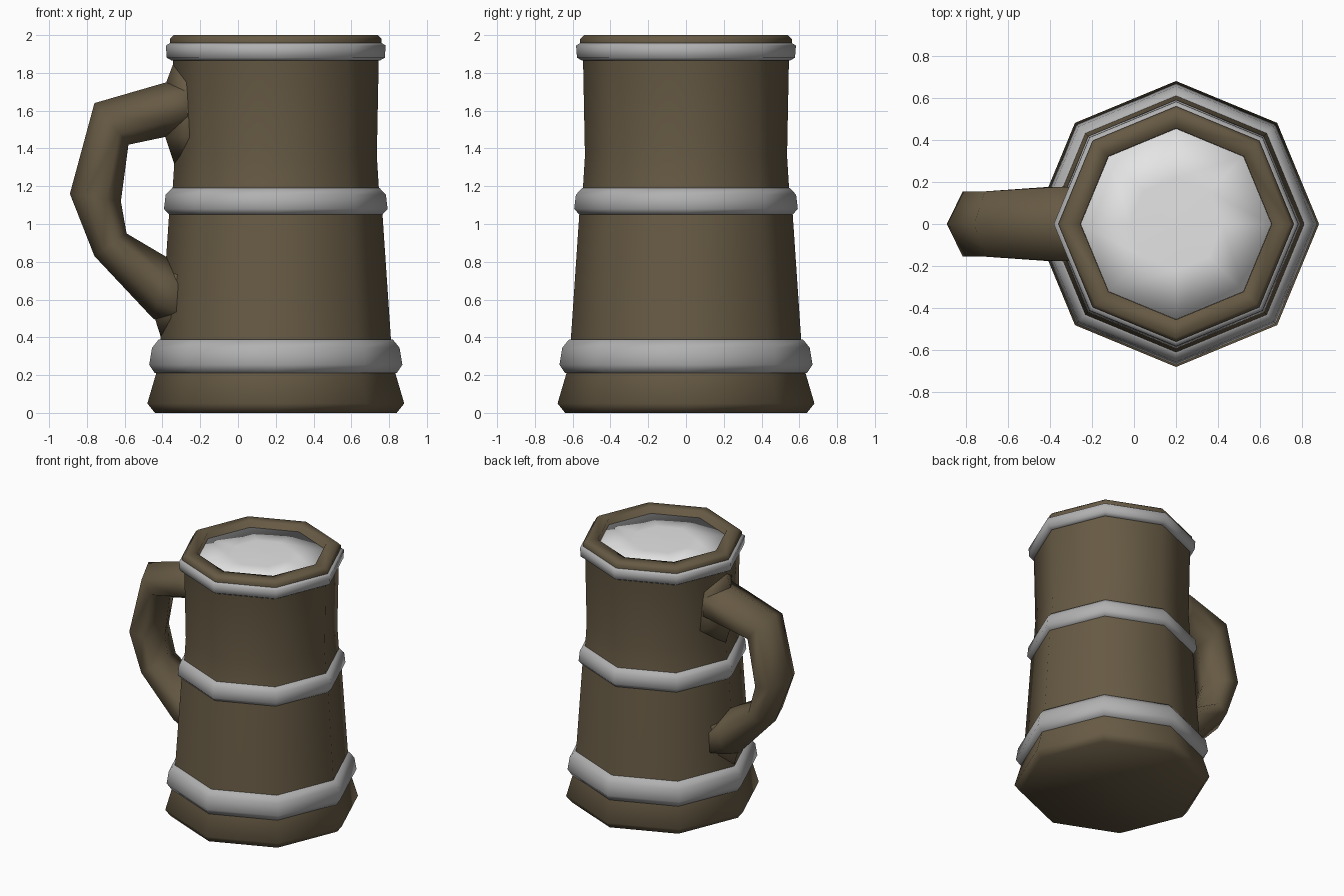
import bpy, bmesh, math

if "Cube" in bpy.data.objects:
    bpy.data.objects.remove(bpy.data.objects["Cube"])

CX = 0.20   # axis of the mug body
SIDES = 8


def material(name, rgb):
    m = bpy.data.materials.new(name)
    m.diffuse_color = (*rgb, 1)
    m.use_nodes = True
    m.node_tree.nodes["Principled BSDF"].inputs["Base Color"].default_value = m.diffuse_color
    return m


wood = material("brown wood", (0.135, 0.102, 0.058))
metal = material("grey metal", (0.44, 0.44, 0.44))
foam = material("pale foam", (0.78, 0.78, 0.78))


def finish(bm, name, mat):
    bmesh.ops.recalc_face_normals(bm, faces=bm.faces)
    me = bpy.data.meshes.new(name)
    bm.to_mesh(me)
    bm.free()
    me.materials.append(mat)
    for p in me.polygons:
        p.use_smooth = True
    ob = bpy.data.objects.new(name, me)
    bpy.context.collection.objects.link(ob)
    return ob


def bridge(bm, a, b):
    n = len(a)
    for i in range(n):
        bm.faces.new((a[i], a[(i + 1) % n], b[(i + 1) % n], b[i]))


def lathe(name, profile, mat, closed=False):
    """Octagonal turning of (radius, height) points; ends capped or looped."""
    bm = bmesh.new()
    rings = [[bm.verts.new((CX + r * math.cos(i * math.tau / SIDES),
                            r * math.sin(i * math.tau / SIDES), z))
              for i in range(SIDES)] for r, z in profile]
    for a, b in zip(rings, rings[1:]):
        bridge(bm, a, b)
    if closed:
        bridge(bm, rings[-1], rings[0])
    else:
        bm.faces.new(rings[0])
        bm.faces.new(rings[-1])
    return finish(bm, name, mat)


# Wooden body with a thick rim and a shallow recess
lathe("mug_body", [(0.64, 0), (0.68, 0.05), (0.63, 0.22), (0.61, 0.385),
                   (0.565, 1.05), (0.545, 1.2), (0.535, 1.36), (0.545, 1.87),
                   (0.56, 1.95), (0.56, 1.98), (0.54, 2.0), (0.455, 2.0),
                   (0.455, 1.90)], wood)

# Metal hoops
lathe("lower_hoop", [(0.60, 0.21), (0.64, 0.21), (0.67, 0.255), (0.655, 0.345),
                     (0.62, 0.388), (0.59, 0.388)], metal, True)
lathe("middle_hoop", [(0.53, 1.05), (0.565, 1.05), (0.592, 1.08), (0.583, 1.155),
                      (0.55, 1.19), (0.53, 1.19)], metal, True)
lathe("upper_hoop", [(0.53, 1.865), (0.55, 1.865), (0.577, 1.88), (0.582, 1.945),
                     (0.562, 1.957), (0.53, 1.957)], metal, True)

# Drink surface just under the rim, very slightly domed
lathe("foam", [(0.454, 1.91), (0.454, 1.955), (0.22, 1.962), (0.02, 1.965)], foam)

# Handle: hexagonal section between outer and inner (x, z) outlines
outer = [(-0.20, 1.80), (-0.38, 1.75), (-0.76, 1.64), (-0.89, 1.16),
         (-0.76, 0.83), (-0.45, 0.50), (-0.24, 0.40)]
inner = [(-0.20, 1.50), (-0.39, 1.46), (-0.58, 1.42), (-0.62, 1.12),
         (-0.59, 0.95), (-0.37, 0.82), (-0.20, 0.70)]
width = [0.18, 0.175, 0.155, 0.155, 0.155, 0.175, 0.18]
bm = bmesh.new()
rings = []
for (ox, oz), (ix, iz), w in zip(outer, inner, width):
    ring = []
    for t, s in ((0, 0), (0.28, 1), (0.72, 1), (1, 0), (0.72, -1), (0.28, -1)):
        ring.append(bm.verts.new((ox + (ix - ox) * t, w * s, oz + (iz - oz) * t)))
    rings.append(ring)
for a, b in zip(rings, rings[1:]):
    bridge(bm, a, b)
bm.faces.new(rings[0])
bm.faces.new(rings[-1])
finish(bm, "handle", wood)

# Flared swellings where the handle meets the body
for name, ridge, sx in (
        ("upper_handle_mount",
         [(-0.335, 1.87), (-0.38, 1.75), (-0.385, 1.46), (-0.335, 1.31)], -0.24),
        ("lower_handle_mount",
         [(-0.345, 0.94), (-0.37, 0.82), (-0.44, 0.50), (-0.405, 0.39)], -0.275)):
    bm = bmesh.new()
    for x, z in ridge:
        bm.verts.new((x, 0, z))
    for z in (ridge[1][1], ridge[2][1]):
        for y in (-0.22, 0.22):
            bm.verts.new((sx, y, z))
    for z in (ridge[0][1], ridge[3][1]):
        bm.verts.new((-0.2, 0, z))
    bmesh.ops.convex_hull(bm, input=bm.verts)
    finish(bm, name, wood)
